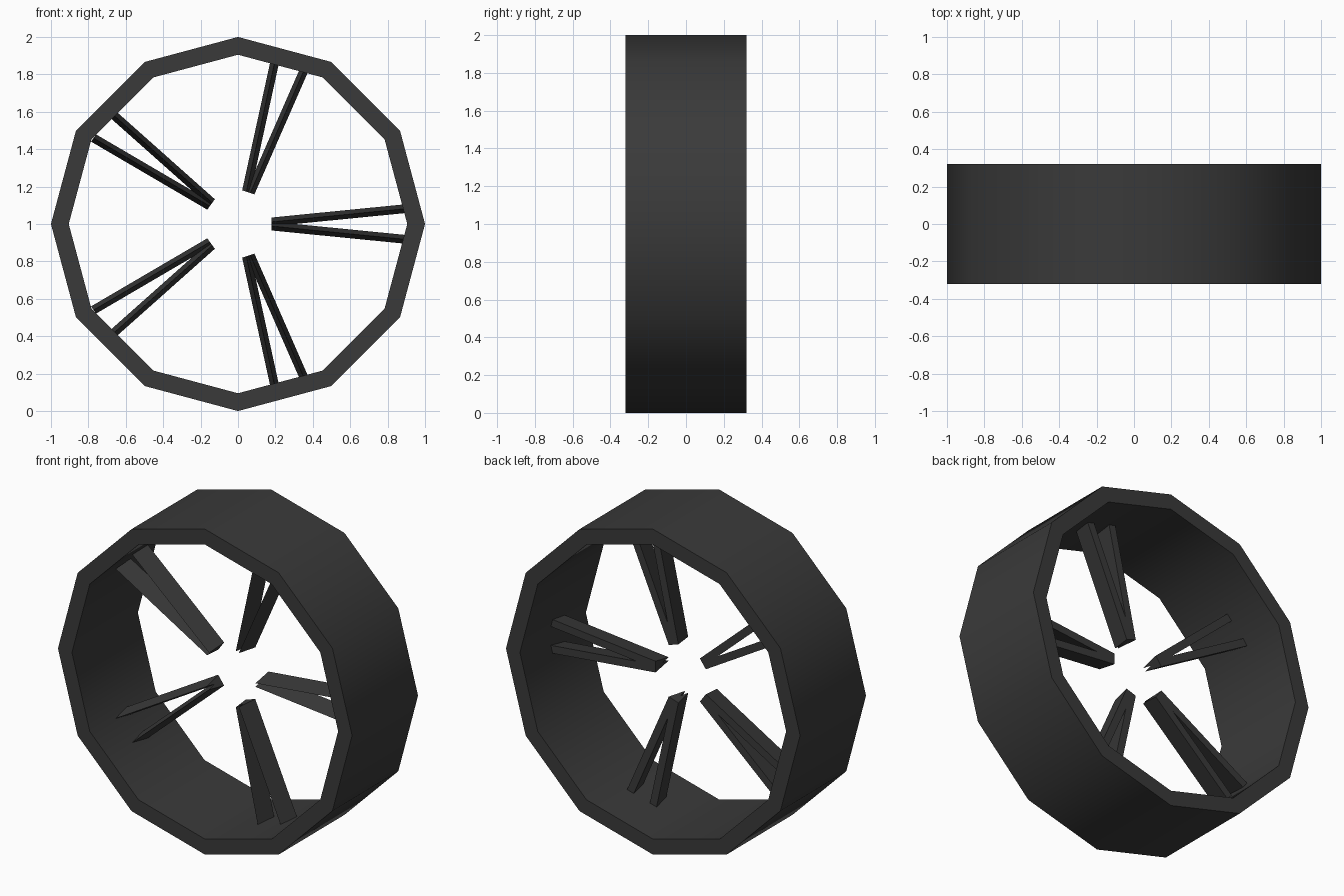
import bpy, bmesh, math
from mathutils import Vector, Matrix

if "Cube" in bpy.data.objects:
    bpy.data.objects.remove(bpy.data.objects["Cube"])

SIDES = 12
R_OUT, R_IN, HALF_W = 1.0, 0.905, 0.32
CENTER = Vector((0, 0, 1))

black = bpy.data.materials.new("dark_grey")
black.diffuse_color = (0.042, 0.042, 0.042, 1)
black.use_nodes = True
black.node_tree.nodes["Principled BSDF"].inputs["Base Color"].default_value = black.diffuse_color


def finish(bm, name):
    bmesh.ops.recalc_face_normals(bm, faces=bm.faces)
    me = bpy.data.meshes.new(name)
    bm.to_mesh(me)
    bm.free()
    me.materials.append(black)
    ob = bpy.data.objects.new(name, me)
    bpy.context.collection.objects.link(ob)
    return ob


# Rim: rectangular section swept round twelve sides
bm = bmesh.new()
section = [(R_OUT, -HALF_W), (R_OUT, HALF_W), (R_IN, HALF_W), (R_IN, -HALF_W)]
rings = []
for i in range(SIDES):
    a = math.tau * i / SIDES
    rings.append([bm.verts.new(CENTER + Vector((r * math.cos(a), y, r * math.sin(a))))
                  for r, y in section])
for i in range(SIDES):
    p, q = rings[i], rings[(i + 1) % SIDES]
    for k in range(4):
        m = (k + 1) % 4
        bm.faces.new((p[k], p[m], q[m], q[k]))
rim = finish(bm, "rim")
bpy.ops.object.select_all(action='DESELECT')
rim.select_set(True)
bpy.context.view_layer.objects.active = rim
bpy.ops.object.shade_smooth_by_angle(angle=math.radians(40))

# Spokes: five V pairs of triangular bars, ridge towards the front
triangle = [(-0.085, 0.0), (0.042, 0.0235), (0.042, -0.0235)]
for n in range(5):
    rot = Matrix.Rotation(-math.tau * n / 5, 3, 'Y')
    bm = bmesh.new()
    for side in (1, -1):
        ends = []
        for x, z in ((0.178, 0.011), (0.895, 0.082)):
            ends.append([bm.verts.new(CENTER + rot @ Vector((x, y, side * z + dz)))
                         for y, dz in triangle])
        a, b = ends
        bm.faces.new(a)
        bm.faces.new(b)
        for k in range(3):
            m = (k + 1) % 3
            bm.faces.new((a[k], a[m], b[m], b[k]))
    finish(bm, f"spoke_pair_{n + 1}")
